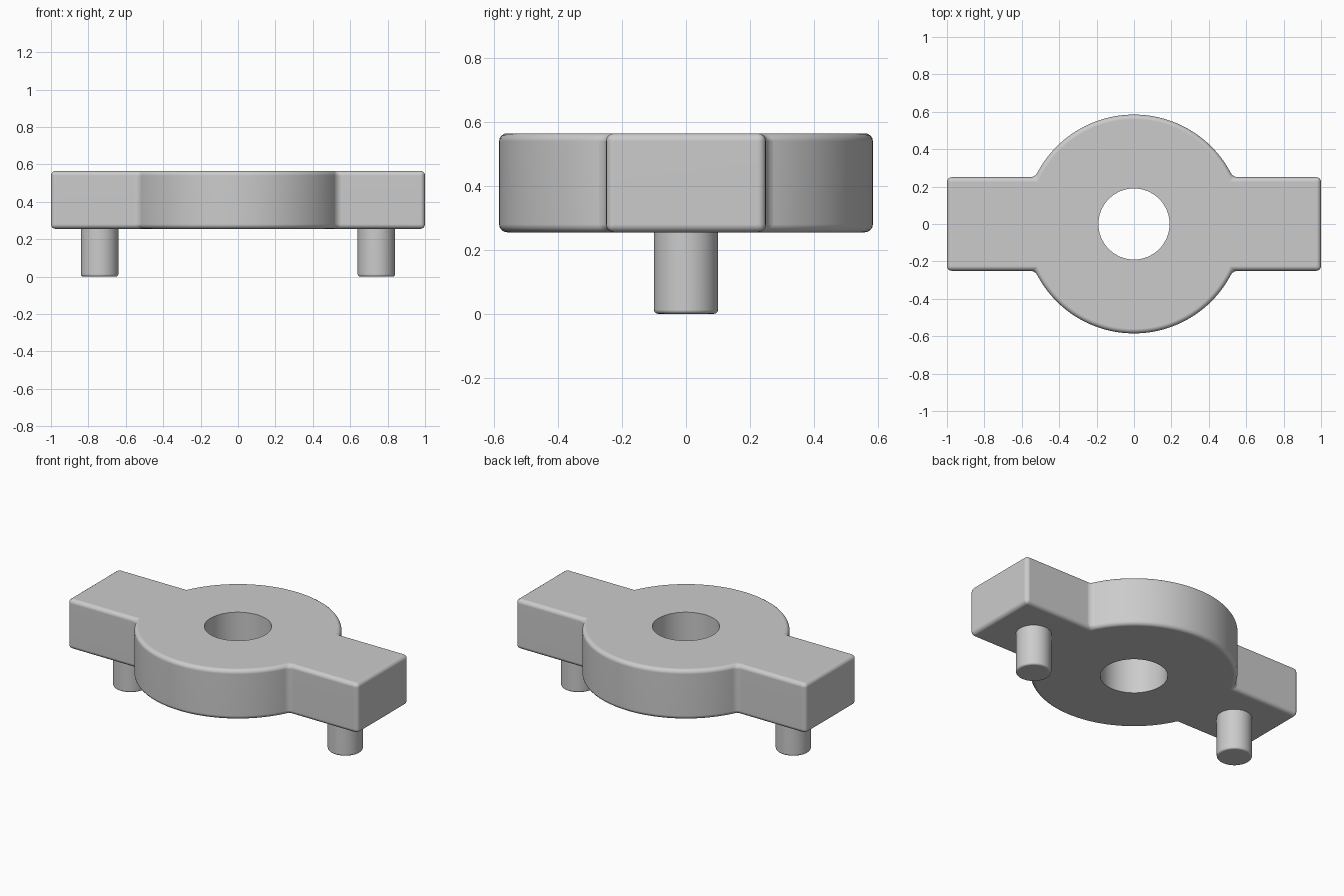
import bpy, bmesh
from math import asin, pi, cos, sin, radians

cube = bpy.data.objects.get("Cube")
if cube:
    bpy.data.objects.remove(cube, do_unlink=True)

BOTTOM, TOP = 0.255, 0.565
DISC_R, HOLE_R, ARM_W = 0.585, 0.19, 0.25
PIN_X, PIN_R = 0.74, 0.10

grey = bpy.data.materials.new("plain grey")
grey.use_nodes = True
grey.diffuse_color = (0.6, 0.6, 0.6, 1)
grey.node_tree.nodes["Principled BSDF"].inputs["Base Color"].default_value = (0.6, 0.6, 0.6, 1)


def add_object(name, bm):
    bmesh.ops.recalc_face_normals(bm, faces=bm.faces[:])
    mesh = bpy.data.meshes.new(name)
    bm.to_mesh(mesh)
    bm.free()
    mesh.materials.append(grey)
    obj = bpy.data.objects.new(name, mesh)
    bpy.context.collection.objects.link(obj)
    return obj


def activate(obj):
    bpy.ops.object.select_all(action='DESELECT')
    obj.select_set(True)
    bpy.context.view_layer.objects.active = obj


def finish(obj):
    activate(obj)
    bpy.ops.object.shade_smooth_by_angle(angle=radians(35))
    obj.modifiers.new("Even shading", 'WEIGHTED_NORMAL').keep_sharp = True


def cylinder(name, radius, z0, z1, x=0, rounding=0):
    bm = bmesh.new()
    ring = [bm.verts.new((x + radius * cos(2 * pi * i / 64), radius * sin(2 * pi * i / 64), z0))
            for i in range(64)]
    base = bm.faces.new(ring)
    ext = bmesh.ops.extrude_face_region(bm, geom=[base], use_keep_orig=True)
    for v in ext["geom"]:
        if isinstance(v, bmesh.types.BMVert):
            v.co.z = z1
    if rounding:
        rim = [e for e in bm.edges if all(v.co.z == ring[0].co.z for v in e.verts)]
        bmesh.ops.bevel(bm, geom=rim, offset=rounding, segments=4, profile=0.5, affect='EDGES')
    return add_object(name, bm)


# Plate outline: round hub with a straight arm on each side
notch = asin(ARM_W / DISC_R)
steps = 64
arc = [notch + (pi - 2 * notch) * i / steps for i in range(steps + 1)]
upper = [(1, ARM_W)] + [(DISC_R * cos(a), DISC_R * sin(a)) for a in arc] + [(-1, ARM_W)]
outline = upper + [(-x, -y) for x, y in upper]

bm = bmesh.new()
base = bm.faces.new([bm.verts.new((x, y, BOTTOM)) for x, y in outline])
ext = bmesh.ops.extrude_face_region(bm, geom=[base], use_keep_orig=True)
for v in ext["geom"]:
    if isinstance(v, bmesh.types.BMVert):
        v.co.z = TOP
bmesh.ops.recalc_face_normals(bm, faces=bm.faces[:])
sharp = [e for e in bm.edges if e.calc_face_angle(0) > radians(30)]
bmesh.ops.bevel(bm, geom=sharp, offset=0.025, segments=4, profile=0.5, affect='EDGES')
plate = add_object("hub_plate", bm)

# Centre hole with crisp rims
cutter = cylinder("hole_cutter", HOLE_R, 0, 1)
cut = plate.modifiers.new("Centre hole", 'BOOLEAN')
cut.operation, cut.solver, cut.object = 'DIFFERENCE', 'EXACT', cutter
activate(plate)
bpy.ops.object.modifier_apply(modifier=cut.name)
bpy.data.objects.remove(cutter, do_unlink=True)
finish(plate)

# Pins under the arms
for side, x in (("left", PIN_X), ("right", -PIN_X)):
    finish(cylinder(side + "_pin", PIN_R, 0, BOTTOM + 0.02, x, 0.012))
